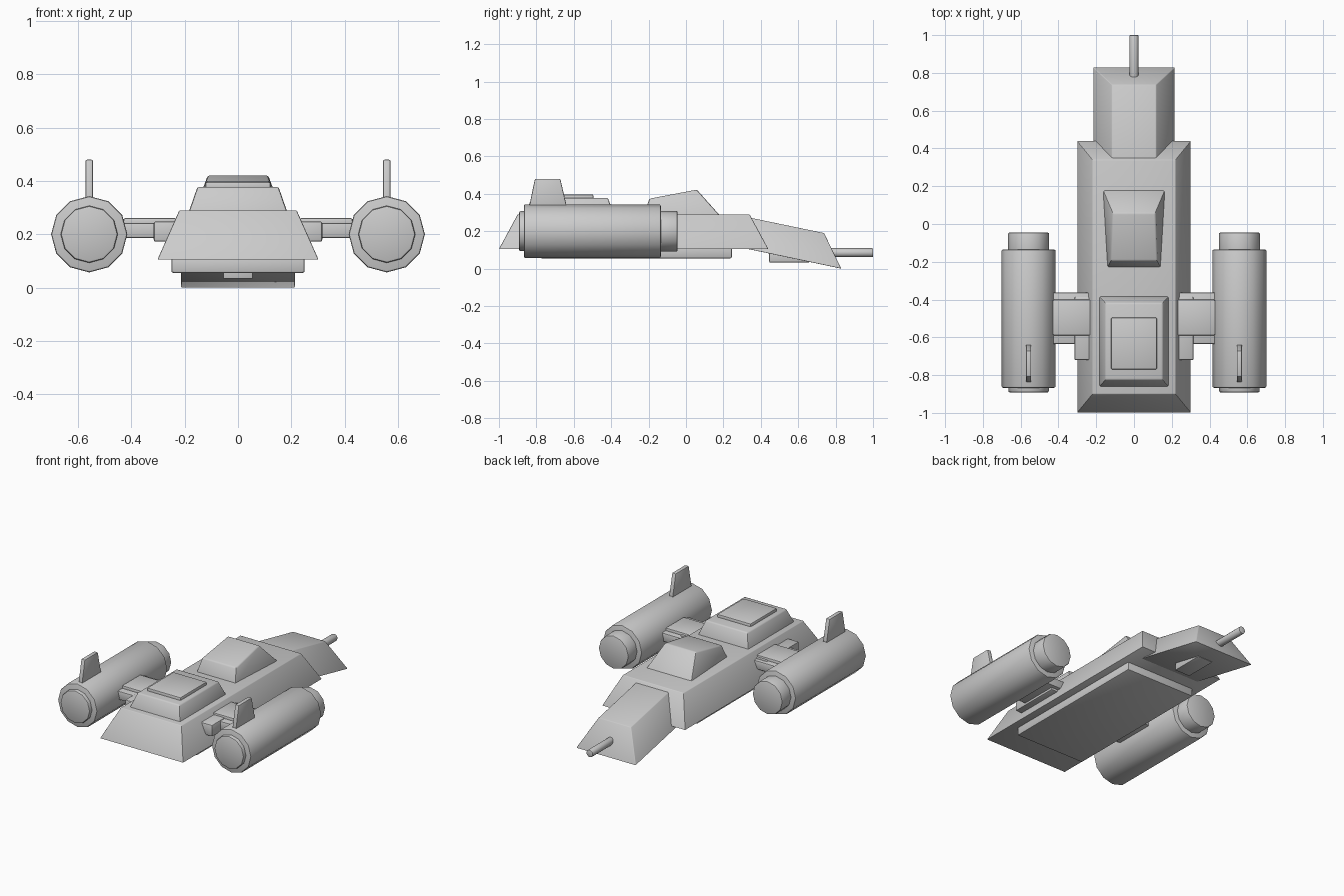
import bpy, bmesh, math
from mathutils import Matrix

if "Cube" in bpy.data.objects:
    bpy.data.objects.remove(bpy.data.objects["Cube"])

grey = bpy.data.materials.new("light_grey")
grey.diffuse_color = (0.6, 0.6, 0.6, 1)
grey.use_nodes = True
grey.node_tree.nodes["Principled BSDF"].inputs["Base Color"].default_value = grey.diffuse_color


def finish(name, bm, bevel=0.008, smooth=35):
    bmesh.ops.recalc_face_normals(bm, faces=bm.faces)
    me = bpy.data.meshes.new(name)
    bm.to_mesh(me)
    bm.free()
    me.materials.append(grey)
    ob = bpy.data.objects.new(name, me)
    bpy.context.collection.objects.link(ob)
    bpy.ops.object.select_all(action='DESELECT')
    ob.select_set(True)
    bpy.context.view_layer.objects.active = ob
    if bevel:
        mod = ob.modifiers.new("soft_edges", 'BEVEL')
        mod.width, mod.segments, mod.limit_method = bevel, 2, 'ANGLE'
        mod.angle_limit = math.radians(35)
        bpy.ops.object.modifier_apply(modifier=mod.name)
    bpy.ops.object.shade_smooth_by_angle(angle=math.radians(smooth))
    return ob


def block(name, corners, bevel=0.008):
    """Symmetric hull block; corners (half_width, y, z): bottom back, bottom front, top front, top back."""
    bm = bmesh.new()
    l, r = [[bm.verts.new((s * w, y, z)) for w, y, z in corners] for s in (-1, 1)]
    bm.faces.new(l)
    bm.faces.new(r)
    for i in range(4):
        j = (i + 1) % 4
        bm.faces.new((l[i], l[j], r[j], r[i]))
    return finish(name, bm, bevel)


def box(name, x, y, z, bevel=0.008):
    bm = bmesh.new()
    size = [b - a for a, b in (x, y, z)]
    mid = [(a + b) / 2 for a, b in (x, y, z)]
    bmesh.ops.create_cube(bm, size=1, matrix=Matrix.Translation(mid) @ Matrix.Diagonal((*size, 1)))
    return finish(name, bm, bevel)


def tube(name, x, z, radius, y0, y1, sides=12, bevel=0.008):
    bm = bmesh.new()
    bmesh.ops.create_cone(bm, cap_ends=True, segments=sides, radius1=radius, radius2=radius, depth=y1 - y0,
                          matrix=Matrix.Translation((x, (y0 + y1) / 2, z)) @ Matrix.Rotation(math.pi / 2, 4, 'X'))
    return finish(name, bm, bevel)


# Body
block("main_hull", [(.302, -1, .105), (.302, .44, .105), (.22, .34, .29), (.22, -.9, .29)], .004)
block("nose", [(.216, .25, .122), (.216, .83, 0), (.117, .738, .19), (.117, .30, .281)], .004)
block("cockpit", [(.145, -.235, .27), (.167, .185, .28), (.113, .058, .422), (.123, -.195, .374)])
block("rear_deck", [(.186, -.865, .28), (.186, -.38, .28), (.152, -.418, .378), (.152, -.825, .378)])
box("deck_hatch", (-.122, .122), (-.77, -.495), (.36, .397))
box("belly_plate", (-.25, .25), (-.78, .245), (.055, .115))
box("nose_belly_panel", (-.055, .055), (.445, .66), (.033, .1), .004)
tube("nose_probe", 0, .085, .024, .75, 1, 12, .005)

# Engines, fins and struts on both sides
for side, s in (("left", -1), ("right", 1)):
    def span(a, b):
        return tuple(sorted((s * a, s * b)))
    x = s * .558
    tube(side + "_engine", x, .2, .143, -.867, -.135)
    tube(side + "_intake", x, .2, .109, -.2, -.045)
    tube(side + "_nozzle", x, .2, .107, -.892, -.8)
    fin = block(side + "_fin", [(.014, -.845, .3), (.014, -.63, .3), (.014, -.672, .48), (.014, -.808, .48)], .006)
    fin.location.x = x
    box(side + "_hull_mount", span(.2, .316), (-.72, -.385), (.172, .248))
    box(side + "_strut", span(.2, .45), (-.635, -.362), (.186, .243))
    box(side + "_strut_cover", span(.23, .43), (-.59, -.40), (.225, .261))
